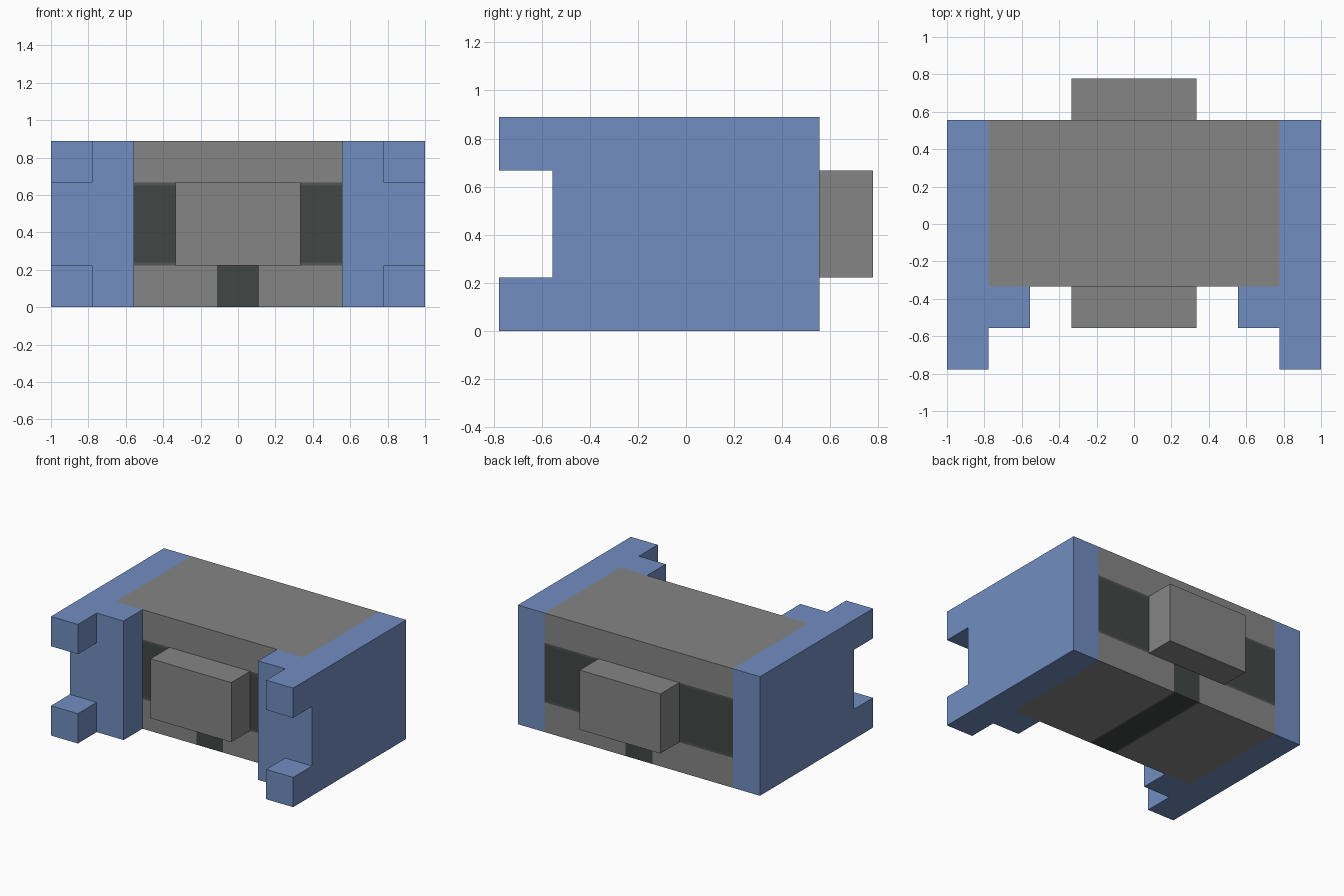
import bpy, bmesh
from mathutils import Vector

cube = bpy.data.objects.get("Cube")
if cube:
    bpy.data.objects.remove(cube, do_unlink=True)

U = 1 / 9  # the whole model sits on a grid of this step


def material(name, rgb):
    m = bpy.data.materials.new(name)
    m.use_nodes = True
    color = (*rgb, 1)
    m.diffuse_color = color
    m.node_tree.nodes["Principled BSDF"].inputs["Base Color"].default_value = color
    return m


GREY = material("grey", (0.235, 0.235, 0.235))
DARK = material("dark grey", (0.053, 0.064, 0.062))
EDGE = material("edge grey", (0.085, 0.092, 0.09))
BLUE = material("blue", (0.165, 0.270, 0.533))


def finish(name, bm, *mats):
    bmesh.ops.recalc_face_normals(bm, faces=bm.faces)
    mesh = bpy.data.meshes.new(name)
    bm.to_mesh(mesh)
    bm.free()
    for m in mats:
        mesh.materials.append(m)
    ob = bpy.data.objects.new(name, mesh)
    bpy.context.collection.objects.link(ob)
    return ob


def box(lo, hi):
    """Box between two corners given in grid steps."""
    bm = bmesh.new()
    bmesh.ops.create_cube(bm, size=1)
    lo, hi = Vector(lo) * U, Vector(hi) * U
    for v in bm.verts:
        v.co = Vector(((v.co[i] + 0.5) * (hi[i] - lo[i]) + lo[i]) for i in range(3))
    return bm


def mirror(ob):
    ob.modifiers.new("mirror", 'MIRROR').use_mirror_merge = False


# Core body, cut along the borders of its dark panels
RIM = 0.14
core = box((-7, -3, 0), (7, 5, 8))
cuts = [((1, 0, 0), s * x) for s in (-1, 1) for x in (1 - RIM, 1, 3)]
cuts += [((0, 0, 1), z) for z in (2, 2 + RIM, 6 - RIM, 6)]
for axis, d in cuts:
    bmesh.ops.bisect_plane(core, geom=core.verts[:] + core.edges[:] + core.faces[:],
                           plane_co=Vector(axis) * d * U, plane_no=axis)
core.normal_update()
for f in core.faces:
    c = f.calc_center_median() / U
    x = abs(c.x)
    if abs(f.normal.y) > 0.5:
        if 2 < c.z < 6 and x > 3:       # side panels, front and back
            f.material_index = 1 if 2 + RIM < c.z < 6 - RIM else 2
        elif c.z < 2 and x < 1:         # ends of the floor strip
            f.material_index = 1
    elif f.normal.z < -0.5 and x < 1:   # floor strip
        f.material_index = 1 if x < 1 - RIM else 2
finish("core_body", core, GREY, DARK, EDGE)

# Raised blocks on the front and back
finish("front_block", box((-3, -5, 2), (3, -3, 6)), GREY)
finish("back_block", box((-3, 5, 2), (3, 7, 6)), GREY)

# Side walls with two forward prongs, extruded from a profile
profile = [(5, 0), (5, 8), (-7, 8), (-7, 6), (-5, 6), (-5, 2), (-7, 2), (-7, 0)]
wall = bmesh.new()
face = wall.faces.new([wall.verts.new((7 * U, y * U, z * U)) for y, z in profile])
out = bmesh.ops.extrude_face_region(wall, geom=[face], use_keep_orig=True)
bmesh.ops.translate(wall, vec=(2 * U, 0, 0),
                    verts=[v for v in out["geom"] if isinstance(v, bmesh.types.BMVert)])
mirror(finish("side_walls", wall, BLUE))

# Upright posts in the front corners
mirror(finish("front_posts", box((5, -5, 0), (7, -3, 8)), BLUE))
